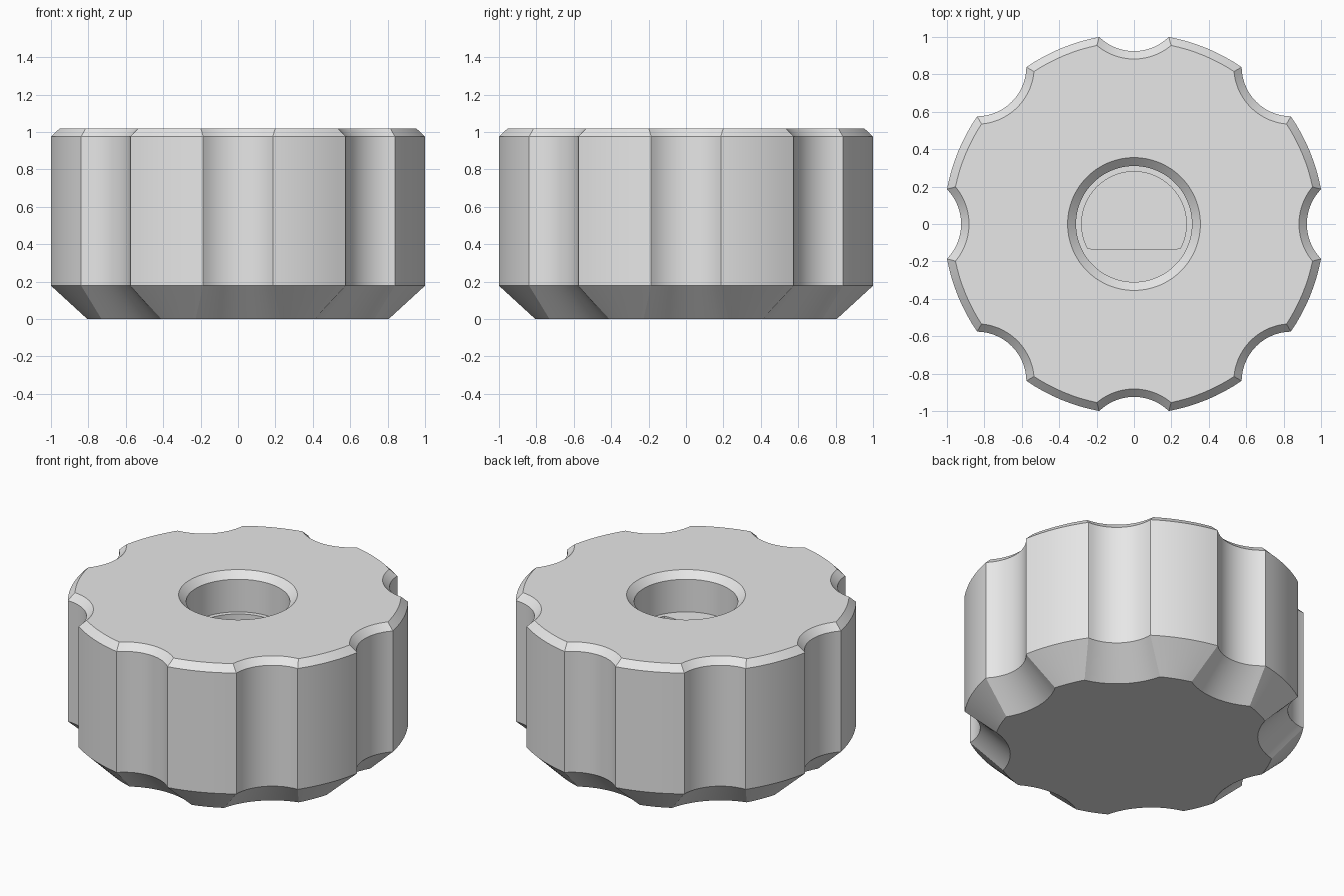
import bpy
import bmesh
from math import pi, sin, cos, atan2, sqrt, radians

LOBES = 8
RIM = 1.017            # outer radius of the grip
SCOOP_CENTRE = 1.19    # distance of each finger scoop's centre from the axis
SCOOP = 0.266          # radius of each finger scoop
SCOOP_STEPS, RIM_STEPS = 14, 8

if "Cube" in bpy.data.objects:
    bpy.data.objects.remove(bpy.data.objects["Cube"], do_unlink=True)


def grip_outline(inset):
    """Scalloped outline moved inwards by inset."""
    rim, scoop = RIM - inset, SCOOP + inset
    along = (rim**2 + SCOOP_CENTRE**2 - scoop**2) / (2 * SCOOP_CENTRE)
    across = sqrt(rim**2 - along**2)
    half = atan2(across, along)                  # corner angle about the axis
    sweep = atan2(across, SCOOP_CENTRE - along)  # corner angle about the scoop
    points = []
    for lobe in range(LOBES):
        turn = 2 * pi * lobe / LOBES
        for i in range(SCOOP_STEPS):
            a = sweep * (2 * i / SCOOP_STEPS - 1)
            x, y = SCOOP_CENTRE - scoop * cos(a), scoop * sin(a)
            points.append((x * cos(turn) - y * sin(turn),
                           x * sin(turn) + y * cos(turn)))
        for i in range(RIM_STEPS):
            a = turn + half + (2 * pi / LOBES - 2 * half) * i / RIM_STEPS
            points.append((rim * cos(a), rim * sin(a)))
    return points


top_outline = grip_outline(0.042)
ANGLES = [atan2(y, x) for x, y in top_outline]


def circle(radius):
    return [(radius * cos(a), radius * sin(a)) for a in ANGLES]


def d_shape(radius, flat):
    """Circle cut off by a straight side at y = -flat."""
    points = []
    for a in ANGLES:
        r = radius
        if sin(a) < 0:
            r = min(r, flat / -sin(a))
        points.append((r * cos(a), r * sin(a)))
    return points


# Sections from the underside, up the grip and down into the shaft hole
sections = [
    (grip_outline(0.18), 0.0),
    (grip_outline(0.0), 0.178),
    (grip_outline(0.0), 0.975),
    (top_outline, 1.018),
    (circle(0.355), 1.018),
    (circle(0.31), 0.975),
    (circle(0.31), 0.76),
    (d_shape(0.28, 0.133), 0.76),
    (d_shape(0.28, 0.133), 0.25),
]

bm = bmesh.new()
rings = [[bm.verts.new((x, y, z)) for x, y in points] for points, z in sections]
count = len(ANGLES)
for low, high in zip(rings, rings[1:]):
    for i in range(count):
        j = (i + 1) % count
        bm.faces.new((low[i], low[j], high[j], high[i]))
bm.faces.new(list(reversed(rings[0])))   # underside
bm.faces.new(rings[-1])                  # floor of the shaft hole
bmesh.ops.recalc_face_normals(bm, faces=bm.faces)

mesh = bpy.data.meshes.new("knob")
bm.to_mesh(mesh)
bm.free()
knob = bpy.data.objects.new("knob", mesh)
bpy.context.collection.objects.link(knob)

# Plain grey material
grey = bpy.data.materials.new("light_grey")
grey.use_nodes = True
colour = (0.8, 0.8, 0.8, 1.0)
grey.diffuse_color = colour
grey.node_tree.nodes["Principled BSDF"].inputs["Base Color"].default_value = colour
mesh.materials.append(grey)

# Smooth curves with crisp edges
bpy.ops.object.select_all(action="DESELECT")
knob.select_set(True)
bpy.context.view_layer.objects.active = knob
bpy.ops.object.shade_smooth_by_angle(angle=radians(20))
